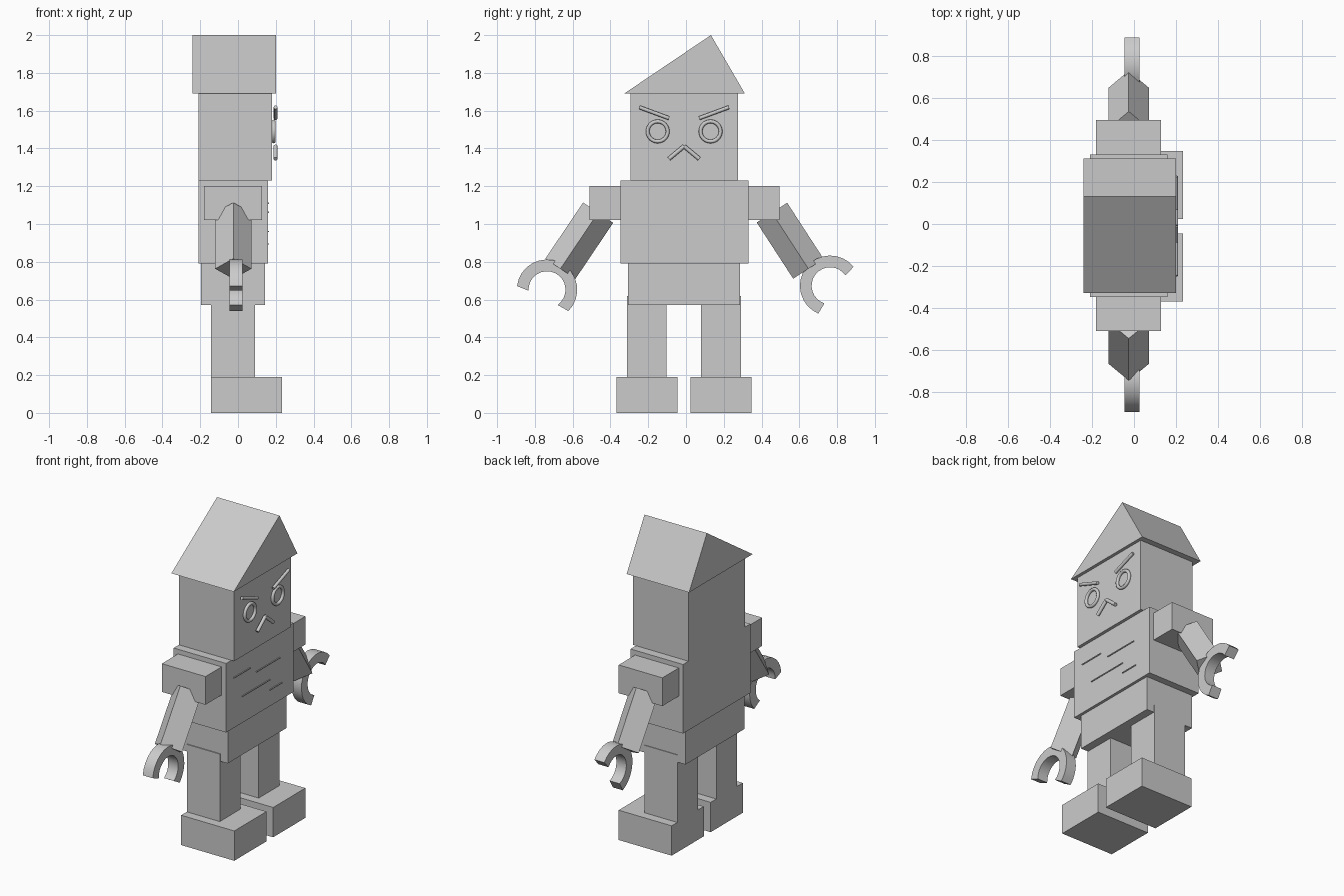
import bpy
from math import cos, sin, radians, pi
from mathutils import Vector

cube = bpy.data.objects.get("Cube")
if cube:
    bpy.data.objects.remove(cube)

grey = bpy.data.materials.new("plain grey")
grey.use_nodes = True
grey.diffuse_color = (0.6, 0.6, 0.6, 1)
grey.node_tree.nodes["Principled BSDF"].inputs["Base Color"].default_value = (0.6, 0.6, 0.6, 1)


def prism(name, profile, x0, x1):
    """Extrude a counter-clockwise (y, z) profile from x0 to x1."""
    n = len(profile)
    verts = [(x, y, z) for x in (x0, x1) for y, z in profile]
    faces = [list(range(n))[::-1], list(range(n, 2 * n))]
    faces += [(i, (i + 1) % n, n + (i + 1) % n, n + i) for i in range(n)]
    mesh = bpy.data.meshes.new(name)
    mesh.from_pydata(verts, [], faces)
    mesh.materials.append(grey)
    ob = bpy.data.objects.new(name, mesh)
    bpy.context.collection.objects.link(ob)
    return ob


def box(name, x0, x1, y0, y1, z0, z1):
    return prism(name, [(y0, z0), (y1, z0), (y1, z1), (y0, z1)], x0, x1)


def smooth(ob):
    bpy.ops.object.select_all(action='DESELECT')
    ob.select_set(True)
    bpy.context.view_layer.objects.active = ob
    bpy.ops.object.shade_smooth_by_angle(angle=radians(40))


def rod(name, x, a, b, radius, sides):
    """Cylinder between two (y, z) points at depth x."""
    a, b = Vector((x, *a)), Vector((x, *b))
    bpy.ops.mesh.primitive_cylinder_add(vertices=sides, radius=radius,
                                        depth=(b - a).length, location=(a + b) / 2)
    ob = bpy.context.object
    ob.name = name
    ob.rotation_euler = (b - a).to_track_quat('Z', 'Y').to_euler()
    ob.data.materials.append(grey)
    if sides > 4:
        smooth(ob)


def hand(name, cy, cz, axis, outer_half, inner_half, steps=16):
    """Open C-shaped claw."""
    def arc(radius, half):
        angles = [radians(axis - half + 2 * half * i / steps) for i in range(steps + 1)]
        return [(cy + radius * cos(t), cz + radius * sin(t)) for t in angles]
    smooth(prism(name, arc(0.16, outer_half) + arc(0.098, inner_half)[::-1], -0.045, 0.025))


# Head and lopsided gable roof
prism("roof_hat", [(-0.328, 1.69), (0.312, 1.69), (0.132, 2.0)], -0.24, 0.2)
box("head", -0.21, 0.18, -0.295, 0.275, 1.23, 1.69)

# Body
box("torso", -0.21, 0.16, -0.348, 0.33, 0.79, 1.23)
box("pelvis", -0.197, 0.142, -0.306, 0.286, 0.572, 0.79)

# Legs, feet and shoulders
for side, y in (("right", -0.207), ("left", 0.185)):
    box(side + "_leg", -0.142, 0.09, y - 0.105, y + 0.105, 0.19, 0.62)
    box(side + "_foot", -0.142, 0.232, y - 0.162, y + 0.162, 0, 0.19)
box("right_shoulder", -0.18, 0.128, -0.51, -0.33, 1.02, 1.2)
box("left_shoulder", -0.18, 0.128, 0.31, 0.495, 1.02, 1.2)

# Diamond-section arms and claw hands
rod("right_arm", -0.025, (-0.465, 1.06), (-0.665, 0.763), 0.096, 4)
rod("left_arm", -0.025, (0.455, 1.06), (0.648, 0.763), 0.096, 4)
hand("right_hand", -0.736, 0.652, 64, 109, 119)
hand("left_hand", 0.763, 0.673, 143, 104, 109)

# Eye rings, brows and downturned mouth
for side, y in (("right", -0.15), ("left", 0.13)):
    bpy.ops.mesh.primitive_torus_add(major_radius=0.053, minor_radius=0.01,
                                     major_segments=32, minor_segments=10,
                                     location=(0.19, y, 1.49), rotation=(0, pi / 2, 0))
    eye = bpy.context.object
    eye.name = side + "_eye_ring"
    eye.data.materials.append(grey)
    smooth(eye)
    out = -1 if side == "right" else 1
    rod(side + "_brow", 0.199, (y - out * 0.06, 1.56), (y + out * 0.097, 1.618), 0.01, 12)
    rod(side + "_mouth_half", 0.199, (-0.01, 1.412), (-0.01 + out * 0.08, 1.345), 0.011, 12)

# Thin scratch strips on the chest
for i, (y0, y1, z) in enumerate([(-0.275, -0.105, 1.11), (-0.045, 0.19, 1.062),
                                 (-0.19, 0.09, 0.96), (0.09, 0.21, 0.895)]):
    box(f"chest_strip_{i + 1}", 0.158, 0.165, y0, y1, z - 0.003, z + 0.003)
